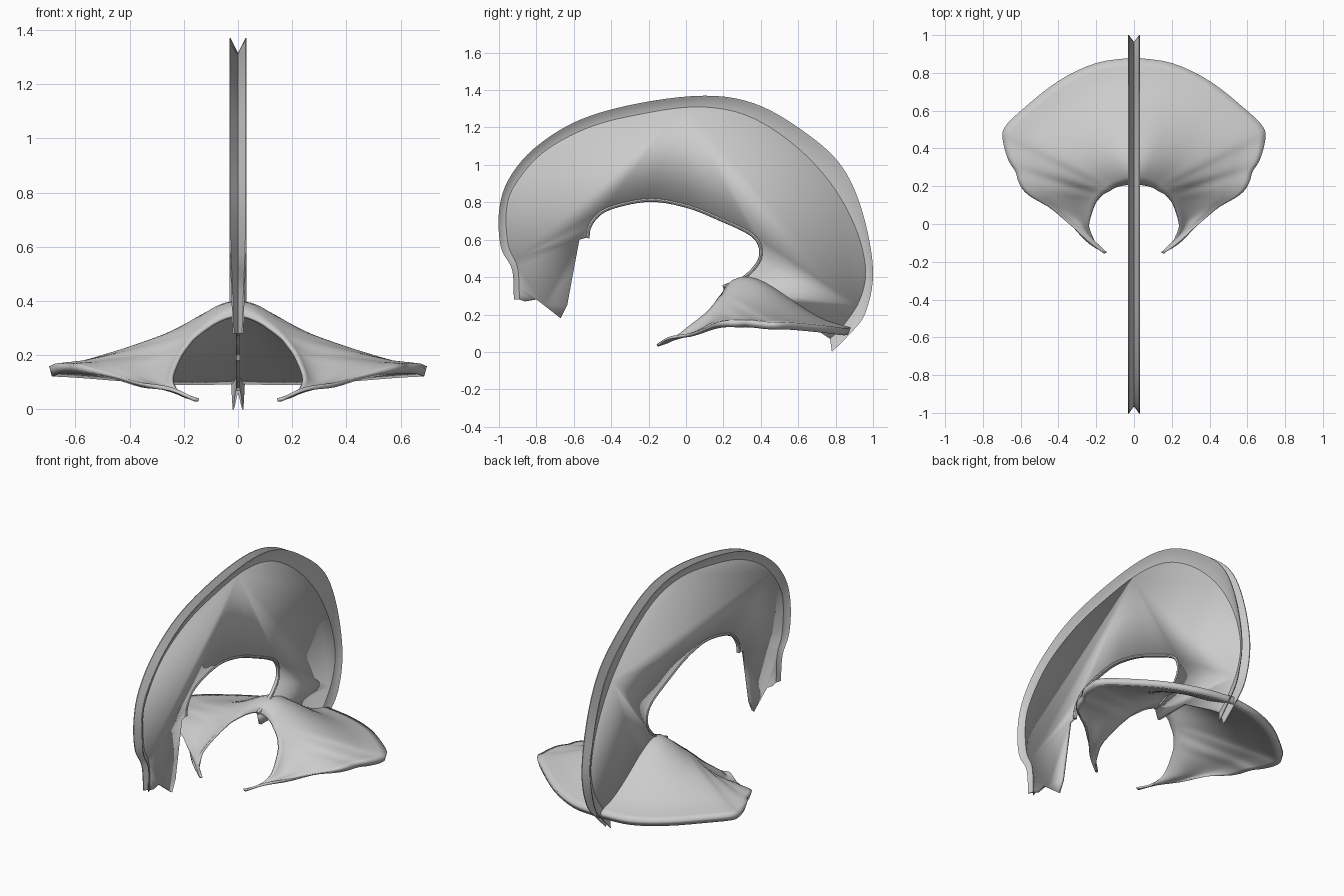
import bpy, bmesh, math
from mathutils import Vector

if "Cube" in bpy.data.objects:
    bpy.data.objects.remove(bpy.data.objects["Cube"])

grey = bpy.data.materials.new("pale grey membrane")
grey.use_nodes = True
grey.diffuse_color = (0.6, 0.6, 0.6, 1)
grey.node_tree.nodes["Principled BSDF"].inputs["Base Color"].default_value = (0.6, 0.6, 0.6, 1)


def smooth_path(points, steps=5):
    """Catmull-Rom curve through the points."""
    p = [Vector(q) for q in points]
    p = [2 * p[0] - p[1]] + p + [2 * p[-1] - p[-2]]
    out = []
    for a, b, c, d in zip(p, p[1:], p[2:], p[3:]):
        for i in range(steps):
            t = i / steps
            out.append(0.5 * (2 * b + (c - a) * t + (2 * a - 5 * b + 4 * c - d) * t**2
                              + (3 * b - a - 3 * c + d) * t**3))
    return out + [p[-2]]


def make_object(name, bm):
    bmesh.ops.recalc_face_normals(bm, faces=bm.faces)
    mesh = bpy.data.meshes.new(name)
    bm.to_mesh(mesh)
    bm.free()
    ob = bpy.data.objects.new(name, mesh)
    bpy.context.collection.objects.link(ob)
    mesh.materials.append(grey)
    return ob


def shade(ob):
    bpy.ops.object.select_all(action='DESELECT')
    ob.select_set(True)
    bpy.context.view_layer.objects.active = ob
    bpy.ops.object.shade_smooth_by_angle(angle=math.radians(40))


def loft(name, rings):
    """Closed tube through rings of equal size, capped at the ends."""
    bm = bmesh.new()
    rows = [[bm.verts.new(v) for v in ring] for ring in rings]
    n = len(rows[0])
    for r, s in zip(rows, rows[1:]):
        for i in range(n):
            j = (i + 1) % n
            bm.faces.new((r[i], r[j], s[j], s[i]))
    bm.faces.new(rows[0])
    bm.faces.new(rows[-1])
    return make_object(name, bm)


# Side outlines of the upright sickle, as (y, z)
outer = smooth_path([(-.92, .28), (-.93, .44), (-.99, .56), (-1, .75), (-.95, .92), (-.81, 1.09),
                     (-.57, 1.24), (-.25, 1.33), (.1, 1.37), (.36, 1.33), (.6, 1.2), (.82, 1.01),
                     (.94, .76), (1, .44), (.96, .21), (.87, .09), (.78, 0)])
seam = smooth_path([(-.89, .28), (-.9, .45), (-.95, .57), (-.96, .76), (-.91, .9), (-.76, 1.07),
                    (-.52, 1.2), (-.25, 1.27), (.05, 1.31), (.31, 1.27), (.55, 1.13), (.76, .92),
                    (.9, .68), (.96, .45), (.93, .28), (.84, .14), (.77, .07)])
front_end = [Vector(p) for p in [(-.86, .27), (-.8, .28), (-.76, .25), (-.67, .18), (-.635, .25),
                                 (-.6, .44), (-.57, .6)]]
free_edge = smooth_path([(-.535, .61), (-.52, .68), (-.455, .755), (-.33, .8), (-.17, .82),
                         (.016, .785), (.18, .72), (.34, .645), (.4, .58), (.405, .5),
                         (.36, .43), (.29, .375), (.2, .34)])
under_edge = [Vector(p) for p in [(.22, .27), (.45, .27), (.68, .13)]]

# Flat sickle plate
bm = bmesh.new()
outline = seam + under_edge[::-1] + free_edge[::-1] + front_end[::-1]
bm.faces.new([bm.verts.new((0, p.x, p.y)) for p in outline])
plate = make_object("sickle_plate", bm)
mod = plate.modifiers.new("thickness", 'SOLIDIFY')
mod.thickness, mod.offset = 0.016, 0

# Flared, grooved rim along the outer edge
rings = []
for i, (o, s) in enumerate(zip(outer, seam)):
    end = min(i, len(outer) - 1 - i) / 12
    w = 0.02 + 0.012 * min(1, end)
    half = [(.008, 0), (.013, .4), (w * .75, .75), (w, 1), (w - .005, 1)]
    section = half + [(0, .1)] + [(-x, t) for x, t in half[::-1]]
    rings.append([(x, *s.lerp(o, t)) for x, t in section])
rim = loft("sickle_flared_rim", rings)

# Rounded bead along the free inner edge
rings = []
for i, p in enumerate(free_edge):
    d = (free_edge[min(i + 1, len(free_edge) - 1)] - free_edge[max(i - 1, 0)]).normalized()
    n = Vector((-d.y, d.x))
    ring = []
    for k in range(8):
        a = math.tau * k / 8
        ring.append((.013 * math.cos(a), *(p + n * (.01 * math.sin(a) - .008))))
    rings.append(ring)
bead = loft("sickle_inner_bead", rings)

# Tent sheet: notch edge, outer edge and height of the swelling, from horn to middle
notch = smooth_path([(.145, -.15, .035), (.2, -.1, .05), (.235, -.04, .09), (.24, .01, .13),
                     (.21, .1, .2), (.185, .135, .235), (.165, .155, .26), (.14, .17, .28),
                     (.12, .18, .295), (.105, .19, .305), (.09, .197, .315), (.06, .205, .33),
                     (.03, .21, .34), (0, .21, .345)], 4)
border = smooth_path([(.16, -.155, .035), (.25, -.09, .075), (.36, .02, .09), (.45, .1, .115),
                      (.56, .165, .14), (.605, .22, .15), (.625, .285, .15), (.665, .35, .15),
                      (.69, .445, .14), (.68, .51, .14), (.59, .6, .135), (.4, .75, .12),
                      (.2, .845, .108), (0, .875, .112)], 4)
swell = smooth_path([(b, 0) for b in (0, 0, -.01, -.03, -.035, -.03, -.025, -.01, 0, .01,
                                      .025, .06, .09, .1)], 4)
N = 16
bm = bmesh.new()
weights = []
rows = []
for a, b, s in zip(notch, border, swell):
    row = []
    for k in range(N + 1):
        v = k / N
        p = a.lerp(b, v)
        p.z += s.x * 9.48 * v * (1 - v)**3
        row.append(bm.verts.new(p))
        # the sheet thickens at the outer border, except at the horn
        weights.append(.3 + .7 * max(0, v - .8) * 5 * min(1, (b - a).length * 2))
    rows.append(row)
for r, s in zip(rows, rows[1:]):
    for k in range(N):
        bm.faces.new((r[k], r[k + 1], s[k + 1], s[k]))
tent = make_object("tent_sheet", bm)
group = tent.vertex_groups.new(name="thickness")
for i, w in enumerate(weights):
    group.add([i], w, 'REPLACE')
mirror = tent.modifiers.new("mirror", 'MIRROR')
mirror.use_clip = True
mod = tent.modifiers.new("thickness", 'SOLIDIFY')
mod.thickness, mod.offset = 0.04, 0
mod.vertex_group = "thickness"

for ob in (plate, rim, bead, tent):
    shade(ob)
